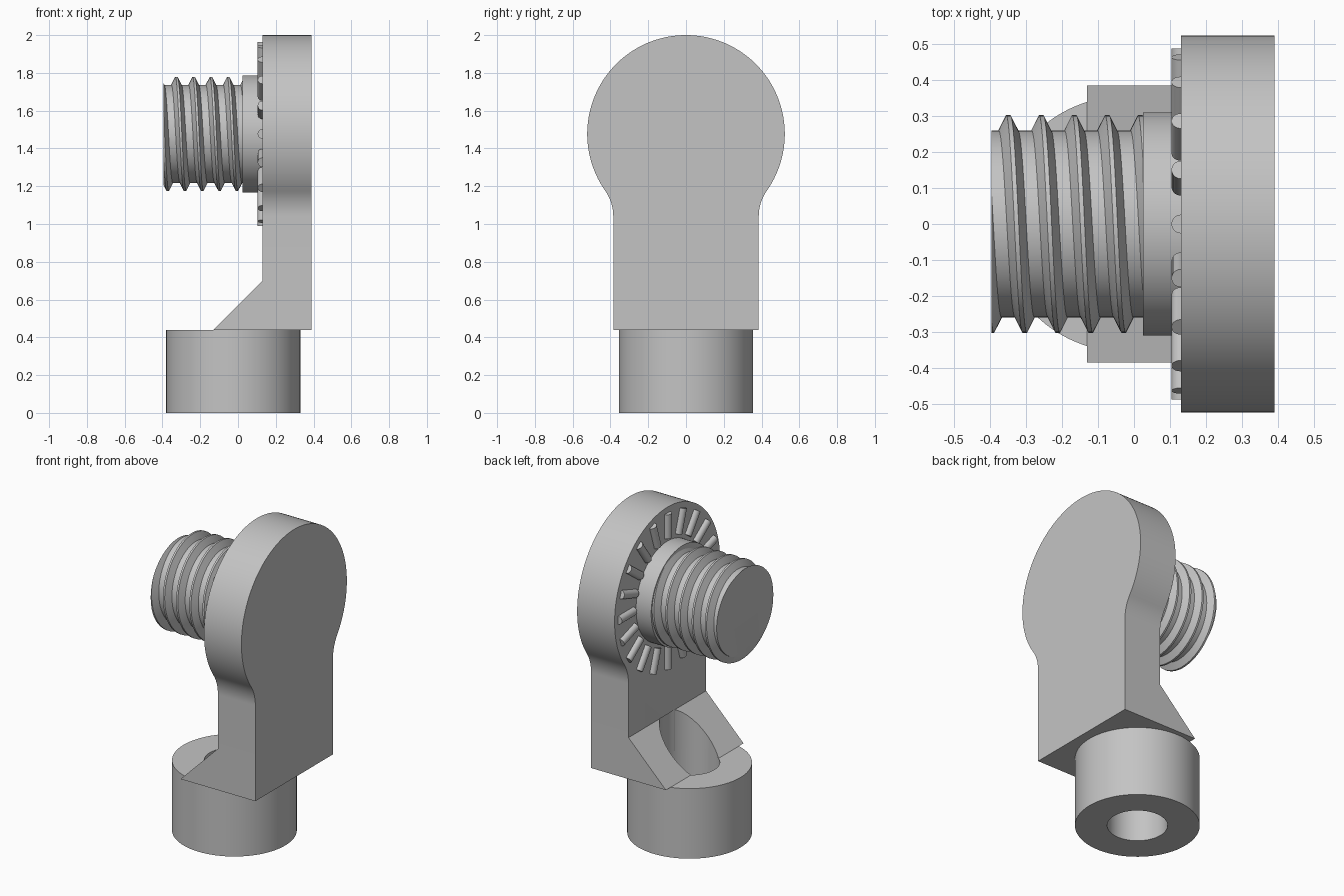
import bpy, bmesh
from math import pi, sin, cos, atan2, radians
from mathutils import Matrix, Vector

if "Cube" in bpy.data.objects:
    bpy.data.objects.remove(bpy.data.objects["Cube"], do_unlink=True)

grey = bpy.data.materials.new("plain grey")
grey.use_nodes = True
grey.diffuse_color = (0.55, 0.55, 0.55, 1)
grey.node_tree.nodes["Principled BSDF"].inputs["Base Color"].default_value = (0.55, 0.55, 0.55, 1)

HEAD_Z, HEAD_R = 1.477, 0.523      # round head of the plate
NECK = 0.385                       # half width of the neck
FACE_X, BACK_X = 0.13, 0.39        # plate thickness
BASE_X, BASE_H = -0.025, 0.44


def finish(bm, name):
    """Turn a bmesh into a grey object with sharp-edged smooth shading."""
    bmesh.ops.recalc_face_normals(bm, faces=bm.faces)
    mesh = bpy.data.meshes.new(name)
    bm.to_mesh(mesh)
    bm.free()
    obj = bpy.data.objects.new(name, mesh)
    bpy.context.collection.objects.link(obj)
    mesh.materials.append(grey)
    smooth(obj)
    return obj


def smooth(obj):
    bpy.ops.object.select_all(action='DESELECT')
    obj.select_set(True)
    bpy.context.view_layer.objects.active = obj
    bpy.ops.object.shade_smooth_by_angle(angle=radians(30))


def add_cylinder(bm, radius, start, end, segments=96):
    """Cylinder between two points."""
    a, b = Vector(start), Vector(end)
    turn = (b - a).to_track_quat('Z', 'Y').to_matrix().to_4x4()
    bmesh.ops.create_cone(bm, cap_ends=True, segments=segments, radius1=radius,
                          radius2=radius, depth=(b - a).length,
                          matrix=Matrix.Translation((a + b) / 2) @ turn)


def cylinder(name, radius, start, end):
    bm = bmesh.new()
    add_cylinder(bm, radius, start, end)
    return finish(bm, name)


def prism(name, points, offset):
    """Extrude a flat outline along an offset."""
    bm = bmesh.new()
    face = bm.faces.new([bm.verts.new(p) for p in points])
    out = bmesh.ops.extrude_face_region(bm, geom=[face], use_keep_orig=True)
    bmesh.ops.translate(bm, vec=offset,
                        verts=[v for v in out["geom"] if isinstance(v, bmesh.types.BMVert)])
    return finish(bm, name)


# Plate: round head blended into a straight neck by concave fillets
fillet_r = 0.237
fillet_y, fillet_z = NECK + fillet_r, HEAD_Z - 0.437
blend = atan2(HEAD_Z - fillet_z, fillet_y)
half = [(NECK, BASE_H)]
for i in range(13):
    a = pi - blend * i / 12
    half.append((fillet_y + fillet_r * cos(a), fillet_z + fillet_r * sin(a)))
for i in range(1, 49):
    a = -blend + (pi / 2 + blend) * i / 48
    half.append((HEAD_R * cos(a), HEAD_Z + HEAD_R * sin(a)))
outline = half + [(-y, z) for y, z in reversed(half[:-1])]
plate = prism("plate", [(FACE_X, y, z) for y, z in outline], (BACK_X - FACE_X, 0, 0))

# Sloping gusset and round base
gusset = prism("gusset", [(-0.13, -NECK, BASE_H), (FACE_X, -NECK, BASE_H), (FACE_X, -NECK, 0.70)],
               (0, 2 * NECK, 0))
base = cylinder("base", 0.355, (BASE_X, 0, 0), (BASE_X, 0, BASE_H))

# Vertical bolt hole through base, gusset and a sliver of the plate
cutter = cylinder("hole_cutter", 0.172, (BASE_X, 0, -0.1), (BASE_X, 0, 0.70))
cutter.hide_render = True
for part in (plate, gusset, base):
    mod = part.modifiers.new("bolt hole", 'BOOLEAN')
    mod.operation, mod.solver, mod.object = 'DIFFERENCE', 'EXACT', cutter
    bpy.context.view_layer.objects.active = part
    bpy.ops.object.modifier_apply(modifier=mod.name)
    smooth(part)
bpy.data.objects.remove(cutter, do_unlink=True)

# Collar behind the thread
cylinder("collar", 0.31, (0.025, 0, HEAD_Z), (FACE_X + 0.01, 0, HEAD_Z))

# Ring of half-round locking ribs on the plate face
bm = bmesh.new()
for i in range(20):
    a = 2 * pi * i / 20
    ray = Vector((0, cos(a), sin(a)))
    centre = Vector((FACE_X, 0, HEAD_Z))
    add_cylinder(bm, 0.026, centre + ray * 0.335, centre + ray * 0.487, 20)
finish(bm, "locking_ribs")

# Helical thread, trimmed flat at both ends
PITCH, TURN = 0.0915, 96
ridge = [(-0.027, 0.26), (-0.006, 0.302), (0.006, 0.302), (0.027, 0.26)]
bm = bmesh.new()
columns = []
for s in range(TURN + 1):
    a = 2 * pi * s / TURN
    columns.append([bm.verts.new((-0.349 + PITCH * (k + s / TURN) + dx, r * cos(a),
                                  HEAD_Z + r * sin(a)))
                    for k in range(-2, 6) for dx, r in ridge])
for left, right in zip(columns, columns[1:]):
    for j in range(len(left) - 1):
        bm.faces.new((left[j], left[j + 1], right[j + 1], right[j]))
bmesh.ops.remove_doubles(bm, verts=bm.verts, dist=0.0001)
for x, normal in ((-0.395, -1), (0.027, 1)):
    bmesh.ops.bisect_plane(bm, geom=bm.verts[:] + bm.edges[:] + bm.faces[:], dist=1e-6,
                           plane_co=(x, 0, 0), plane_no=(normal, 0, 0), clear_outer=True)
    rim = [e for e in bm.edges if e.is_boundary and all(abs(v.co.x - x) < 1e-4 for v in e.verts)]
    bmesh.ops.edgeloop_fill(bm, edges=rim)
finish(bm, "threaded_stud")
